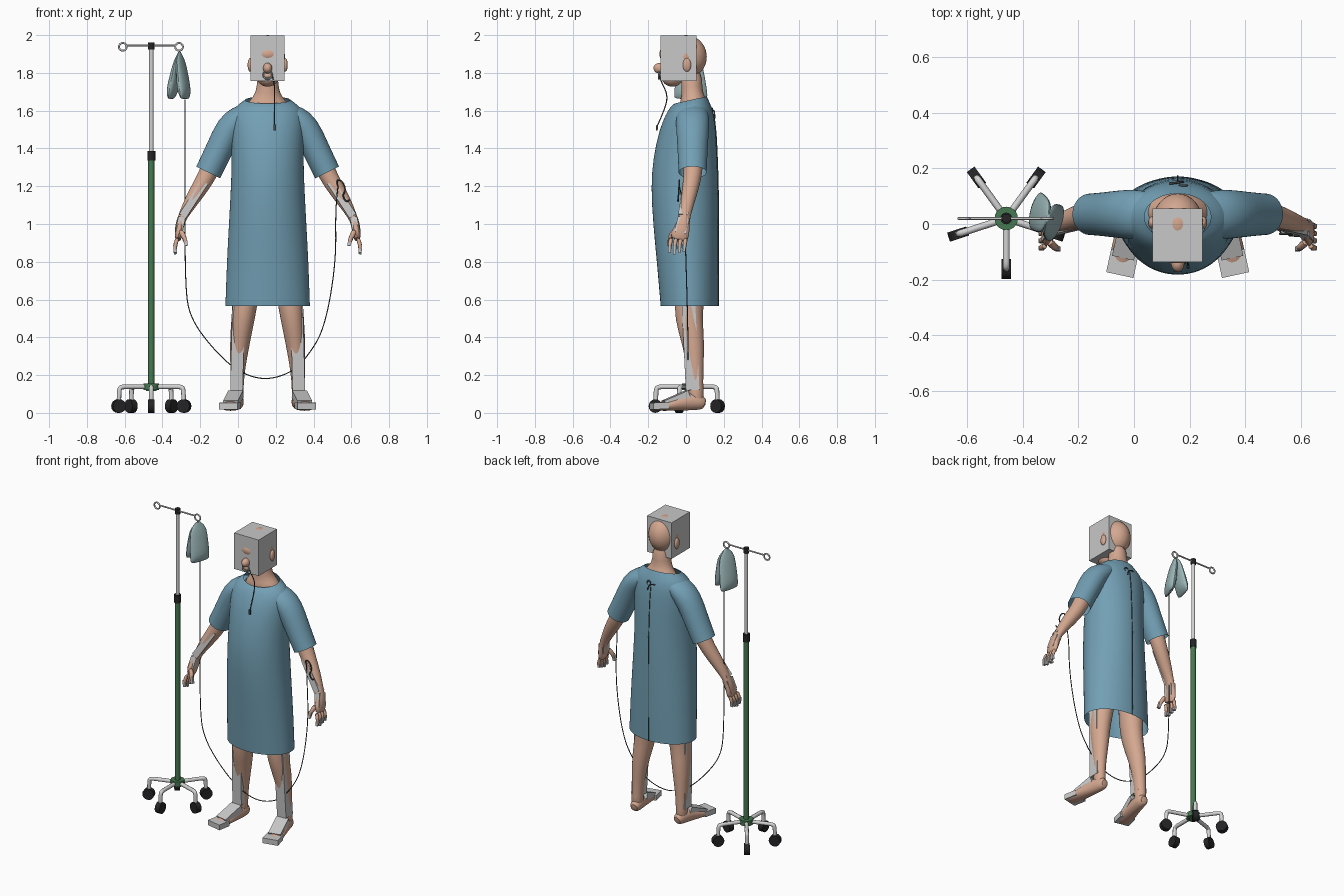
import bpy, bmesh, math
from mathutils import Vector, Matrix

if "Cube" in bpy.data.objects:
    bpy.data.objects.remove(bpy.data.objects["Cube"])


def material(name, *rgb):
    m = bpy.data.materials.new(name)
    m.use_nodes = True
    m.diffuse_color = (*rgb, 1)
    m.node_tree.nodes["Principled BSDF"].inputs["Base Color"].default_value = (*rgb, 1)
    return m


SKIN = material("skin", .66, .39, .28)
GOWN = material("gown blue", .17, .35, .46)
GREY = material("block grey", .58, .58, .58)
STEEL = material("pale steel", .65, .65, .65)
GREEN = material("pole green", .06, .19, .08)
BLACK = material("black rubber", .018, .018, .02)
BAG = material("bag plastic", .33, .47, .48)
LINE = material("dark tubing", .06, .07, .07)

BODY_X = .157
POLE = Vector((-.459, .02, 0))


def finish(name, bm, mat, smooth=True, subdiv=0):
    bmesh.ops.recalc_face_normals(bm, faces=bm.faces)
    mesh = bpy.data.meshes.new(name)
    bm.to_mesh(mesh)
    bm.free()
    mesh.materials.append(mat)
    ob = bpy.data.objects.new(name, mesh)
    bpy.context.collection.objects.link(ob)
    if subdiv:
        ob.modifiers.new("smooth", "SUBSURF").levels = subdiv
    if smooth:
        bpy.ops.object.select_all(action="DESELECT")
        ob.select_set(True)
        bpy.context.view_layer.objects.active = ob
        bpy.ops.object.shade_smooth_by_angle(angle=math.radians(50))
    return ob


def sweep(name, pts, mat, ref=(0, 1, 0), axis=None, cap=True, n=16, subdiv=1):
    """Loft ellipses (x, y, z, radius along ref, radius across ref) along a path."""
    bm, rings = bmesh.new(), []
    cs = [Vector(p[:3]) for p in pts]
    for i, p in enumerate(pts):
        t = Vector(axis) if axis else cs[min(i + 1, len(cs) - 1)] - cs[max(i - 1, 0)]
        t.normalize()
        u = Vector(ref)
        u = (u - t * u.dot(t)).normalized()
        v = t.cross(u)
        angles = [math.tau * k / n for k in range(n)]
        rings.append([bm.verts.new(cs[i] + u * p[3] * math.cos(a) + v * p[-1] * math.sin(a))
                      for a in angles])
    for a, b in zip(rings, rings[1:]):
        for k in range(n):
            bm.faces.new((a[k], a[(k + 1) % n], b[(k + 1) % n], b[k]))
    if cap:
        bm.faces.new(rings[0])
        bm.faces.new(rings[-1])
    return finish(name, bm, mat, True, subdiv)


def beam(name, a, b, w, d, mat, ref=(0, 1, 0)):
    """Rectangular block from a to b, d thick along ref and w across it."""
    a, b = Vector(a), Vector(b)
    t = (b - a).normalized()
    u = Vector(ref)
    u = (u - t * u.dot(t)).normalized()
    v = t.cross(u)
    bm = bmesh.new()
    bmesh.ops.create_cube(bm, size=1)
    m = Matrix((v * w, u * d, b - a)).transposed().to_4x4()
    m.translation = (a + b) / 2
    bmesh.ops.transform(bm, matrix=m, verts=bm.verts)
    return finish(name, bm, mat, False)


def ball(name, c, r, mat):
    bm = bmesh.new()
    bmesh.ops.create_uvsphere(bm, u_segments=32, v_segments=20, radius=1,
                              matrix=Matrix.Translation(c) @ Matrix.Diagonal((*r, 1)))
    return finish(name, bm, mat)


def rod(name, a, b, r, mat, n=16):
    ref = (0, 1, 0) if abs(b[2] - a[2]) > .001 else (0, 0, 1)
    return sweep(name, [(*a, r), (*b, r)], mat, ref, n=n, subdiv=0)


def wire(name, pts, r, mat, closed=False):
    cu = bpy.data.curves.new(name, "CURVE")
    cu.dimensions, cu.bevel_depth, cu.bevel_resolution = "3D", r, 2
    cu.use_fill_caps = True
    sp = cu.splines.new("NURBS")
    sp.points.add(len(pts) - 1)
    for q, p in zip(sp.points, pts):
        q.co = (*p, 1)
    sp.order_u, sp.resolution_u = 3, 6
    sp.use_endpoint_u, sp.use_cyclic_u = not closed, closed
    cu.materials.append(mat)
    ob = bpy.data.objects.new(name, cu)
    bpy.context.collection.objects.link(ob)
    return ob


def ring(name, c, R, r, mat):
    pts = [(c[0] + R * math.cos(k * math.pi / 6), c[1], c[2] + R * math.sin(k * math.pi / 6))
           for k in range(12)]
    return wire(name, pts, r, mat, True)


def on_body(pts, s=1):
    return [(BODY_X + s * p[0], *p[1:]) for p in pts]


# Head, face and neck
ball("head", (BODY_X, 0, 1.885), (.0915, .11, .115), SKIN)
ball("jaw", (BODY_X, -.072, 1.785), (.06, .06, .058), SKIN)
ball("brow", (BODY_X, -.115, 1.9), (.055, .026, .035), SKIN)
ball("nose", (BODY_X, -.14, 1.825), (.024, .032, .028), SKIN)
ball("lips", (BODY_X, -.125, 1.785), (.028, .018, .016), SKIN)
ring("nasal_tube", (BODY_X, -.143, 1.79), .024, .004, BAG)
sweep("neck", on_body([(0, .03, 1.82, .058), (0, .03, 1.72, .055), (0, .035, 1.675, .06, .075),
                       (0, .04, 1.645, .075, .105), (0, .04, 1.57, .08, .15)]), SKIN, n=24)
beam("head_block", (BODY_X, -.04, 1.757), (BODY_X, -.04, 1.997), .18, .192, GREY)

# Gown body: height, half width, front y, back y
profile = [(.565, .225, -.135, .17), (.8, .217, -.155, .172), (1, .206, -.175, .172),
           (1.2, .195, -.187, .17), (1.35, .19, -.175, .165), (1.5, .195, -.142, .158),
           (1.58, .195, -.108, .147), (1.625, .17, -.08, .135), (1.66, .12, -.06, .11)]
gown = sweep("gown_body", on_body([(0, (f + b) / 2, z, (b - f) / 2, w) for z, w, f, b in profile]),
             GOWN, axis=(0, 0, 1), cap=False, n=32)
for v in gown.data.vertices:
    if v.co.z > 1.64:
        v.co.z += .22 * (v.co.y - .04)
wire("gown_back_opening", [(BODY_X, b + .001, z) for z, w, f, b in profile[:7]], .0025, LINE)
ring("gown_tie_bow", (BODY_X + .02, .138, 1.6), .014, .004, LINE)
wire("gown_tie_ends", on_body([(-.03, .145, 1.6), (.01, .15, 1.61), (.02, .152, 1.56)]), .004, LINE)

for s, side in ((1, "left_"), (-1, "right_")):
    # Sleeve and arm
    sweep(side + "sleeve", on_body([(.08, .035, 1.6, .075, .045), (.145, .035, 1.565, .09, .07),
                                    (.2, .035, 1.515, .088, .077), (.255, .035, 1.395, .08, .073),
                                    (.315, .035, 1.273, .075, .071)], s), GOWN, cap=False, n=24)
    sweep(side + "arm", on_body([(.24, .04, 1.44, .055), (.3, .04, 1.3, .052), (.34, .03, 1.22, .047),
                                 (.4, .01, 1.13, .04), (.45, -.008, 1.04, .03, .024),
                                 (.465, -.015, 1, .036, .024), (.472, -.03, .95, .05, .022),
                                 (.474, -.04, .91, .046, .016)], s), SKIN)
    beam(side + "forearm_block", *on_body([(.335, .012, 1.22), (.452, -.015, 1.04)], s),
         .042, .052, GREY)
    beam(side + "palm_block", *on_body([(.455, -.012, 1.03), (.472, -.032, .95)], s), .038, .062, GREY)
    # Fingers and thumb
    for k in range(4):
        y, z = -.078 + .026 * k, .84 + .008 * abs(k - 1)
        a, b, c = on_body([(.474, y, .93), (.492, y - .008, .89), (.488, y - .01, z)], s)
        sweep(f"{side}finger_{k + 1}", [(*a, .013), (*b, .012), (*c, .009)], SKIN, n=8)
        beam(f"{side}finger_block_{k + 1}", b, c, .017, .015, GREY)
    a, b, c = on_body([(.465, -.06, .97), (.44, -.085, .93), (.43, -.09, .885)], s)
    sweep(side + "thumb", [(*a, .018), (*b, .014), (*c, .01)], SKIN, n=8)
    beam(side + "thumb_block", b, c, .019, .016, GREY)
    # Leg and foot
    sweep(side + "leg", on_body([(.11, .03, .8, .09), (.115, .02, .62, .08, .07),
                                 (.13, .012, .5, .075, .063), (.148, .04, .37, .06, .054),
                                 (.16, .05, .22, .042, .038), (.163, .052, .11, .04, .034),
                                 (.163, .055, .04, .042, .038)], s), SKIN)
    sweep(side + "foot", on_body([(.158, .105, .045, .026, .026), (.16, .07, .06, .046, .038),
                                  (.173, 0, .062, .05, .042), (.19, -.08, .042, .032, .048),
                                  (.205, -.15, .03, .02, .046), (.21, -.18, .026, .012, .034)], s),
          SKIN, ref=(0, 0, 1))
    beam(side + "shin_block", *on_body([(.153, .012, .6), (.165, .035, .12)], s), .066, .072, GREY)
    beam(side + "instep_block", *on_body([(.168, .01, .1), (.195, -.115, .046)], s),
         .08, .04, GREY, (0, 0, 1))
    beam(side + "toe_block", *on_body([(.19, -.1, .038), (.208, -.183, .036)], s),
         .1, .035, GREY, (0, 0, 1))
    # Ear
    ball(side + "ear", (BODY_X + s * .093, .005, 1.842), (.013, .022, .036), SKIN)

# Neck cord with clip
wire("neck_cord", on_body([(.024, -.142, 1.785), (.036, -.13, 1.75), (.036, -.095, 1.68),
                           (.036, -.115, 1.6), (.037, -.152, 1.52)]), .003, LINE)
beam("cord_clip", *on_body([(.037, -.152, 1.525), (.037, -.155, 1.495)]), .012, .01, LINE)

# Drip stand column and hooks
def up(z):
    return (POLE.x, POLE.y, z)


rod("lower_pole", up(.13), up(1.35), .0165, GREEN, 20)
rod("upper_pole", up(1.35), up(1.94), .0115, STEEL)
rod("pole_clamp", up(1.335), up(1.387), .021, BLACK)
rod("pole_cap", up(1.925), up(1.96), .0165, BLACK)
rod("stand_hub", up(.122), up(.155), .042, GREEN, 20)
rod("hub_cap", up(.115), up(.125), .028, GREEN)
rod("hook_bar", (-.59, .02, 1.945), (-.33, .02, 1.945), .005, STEEL, 8)
for x, side in ((-.61, "right_"), (-.312, "left_")):
    ring(side + "hook_ring", (x, .02, 1.938), .021, .005, STEEL)

# Five legs with casters
for k in range(5):
    ang = math.radians(-90 + 72 * k)
    d = Vector((math.cos(ang), math.sin(ang), 0))
    tan = Vector((-d.y, d.x, 0))
    path = [(.02, .138), (.12, .138), (.17, .138), (.18, .12), (.18, .055)]
    wire(f"stand_leg_{k + 1}", [POLE + d * r + Vector((0, 0, z)) for r, z in path], .0125, STEEL)
    hub = POLE + d * .182 + Vector((0, 0, .036))
    rod(f"caster_{k + 1}", hub - tan * .017, hub + tan * .017, .036, BLACK, 16)

# Two hanging bags
for name, lean, y, yaw in (("outer_bag", -.045, .05, .25), ("inner_bag", .03, .0, .35)):
    top = Vector((-.31, .02, 1.915))
    pts = []
    for f, wide, thick in ((0, .012, .006), (.12, .04, .01), (.2, .06, .018), (.55, .068, .027),
                           (.8, .07, .03), (.92, .07, .02), (1, .066, .004)):
        c = top + Vector((lean * f, (y - .02) * f, -.255 * f))
        pts.append((*c, wide, thick))
    sweep(name, pts, BAG, ref=(math.sin(yaw), math.cos(yaw), 0), axis=(0, 0, 1), n=16)

# Drip line from bag to arm, with taped loops on the forearm
wire("drip_line", [(-.28, 0, 1.66), (-.28, 0, 1.2), (-.28, 0, .65), (-.25, 0, .5), (-.15, 0, .36),
                   (-.02, .01, .23), (.13, .01, .17), (.28, .01, .21), (.37, .01, .3),
                   (.46, .01, .45), (.52, 0, .8), (.515, -.01, 1.1), (.53, -.035, 1.2)], .0028, LINE)
wire("arm_line", on_body([(.373, -.035, 1.2), (.36, -.035, 1.235), (.395, -.035, 1.23),
                          (.415, -.038, 1.18), (.395, -.04, 1.15), (.42, -.042, 1.11),
                          (.435, -.043, 1.13)]), .004, LINE)
